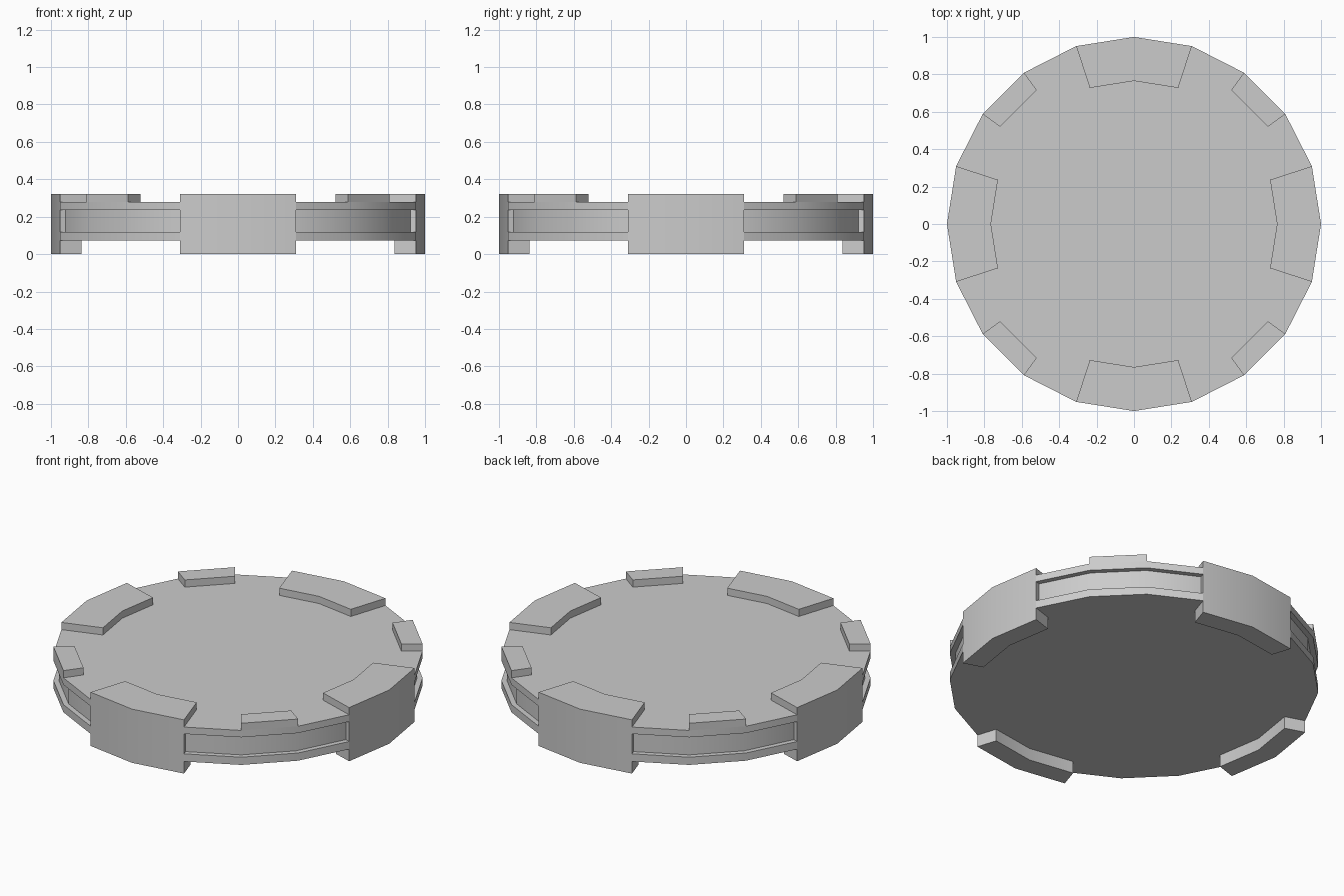
import bpy, bmesh
from math import radians, sin, cos

if "Cube" in bpy.data.objects:
    bpy.data.objects.remove(bpy.data.objects["Cube"])

STEP = 18                      # 20-sided outline
Z0, Z1 = 0.0, 0.321            # clamp bottom and top
D0, D1 = 0.072, 0.278          # disc bottom and top
G0, G1 = 0.118, 0.237          # groove bottom and top
CORE = 0.97                    # groove floor radius


def finish(name, bm):
    bmesh.ops.recalc_face_normals(bm, faces=bm.faces)
    mesh = bpy.data.meshes.new(name)
    bm.to_mesh(mesh)
    bm.free()
    obj = bpy.data.objects.new(name, mesh)
    bpy.context.collection.objects.link(obj)
    bpy.ops.object.select_all(action='DESELECT')
    bpy.context.view_layer.objects.active = obj
    obj.select_set(True)
    bpy.ops.object.shade_smooth_by_angle(angle=radians(30))
    return obj


def sweep(name, profile, start, segments):
    """Turn a closed (radius, z) profile around z in 18 degree steps, with end caps."""
    bm = bmesh.new()
    rings = []
    for i in range(segments + 1):
        a = radians(start + i * STEP)
        rings.append([bm.verts.new((r * cos(a), r * sin(a), z)) for r, z in profile])
    for a, b in zip(rings, rings[1:]):
        for j in range(len(profile)):
            k = (j + 1) % len(profile)
            bm.faces.new((a[j], a[k], b[k], b[j]))
    bm.faces.new(rings[0])
    bm.faces.new(rings[-1])
    return finish(name, bm)


def box(r0, r1, z0, z1):
    return [(r0, z0), (r1, z0), (r1, z1), (r0, z1)]


# Central disc, whose side is the groove floor
bm = bmesh.new()
rims = []
for z in (D0, D1):
    rims.append([bm.verts.new((CORE * cos(radians(i * STEP)), CORE * sin(radians(i * STEP)), z))
                 for i in range(20)])
    bm.faces.new(rims[-1])
for i in range(20):
    j = (i + 1) % 20
    bm.faces.new((rims[0][i], rims[0][j], rims[1][j], rims[1][i]))
finish("disc", bm)

# C-shaped clamp gripping the disc rim
clamp = [(0.88, Z0), (1, Z0), (1, Z1), (0.765, Z1),
         (0.765, D1), (CORE, D1), (CORE, D0), (0.88, D0)]

for n in range(4):
    q = n * 90
    sweep(f"clamp_{n + 1}", clamp, q - 18, 2)
    # Lips above and below the groove, between clamps
    sweep(f"lower_lip_{n + 1}", box(CORE, 1, D0, G0), q + 18, 3)
    sweep(f"upper_lip_{n + 1}", box(CORE, 1, G1, D1), q + 18, 3)
    # Small raised tab on the diagonal
    sweep(f"tab_{n + 1}", box(0.885, 1, D1, Z1), q + 36, 1)
